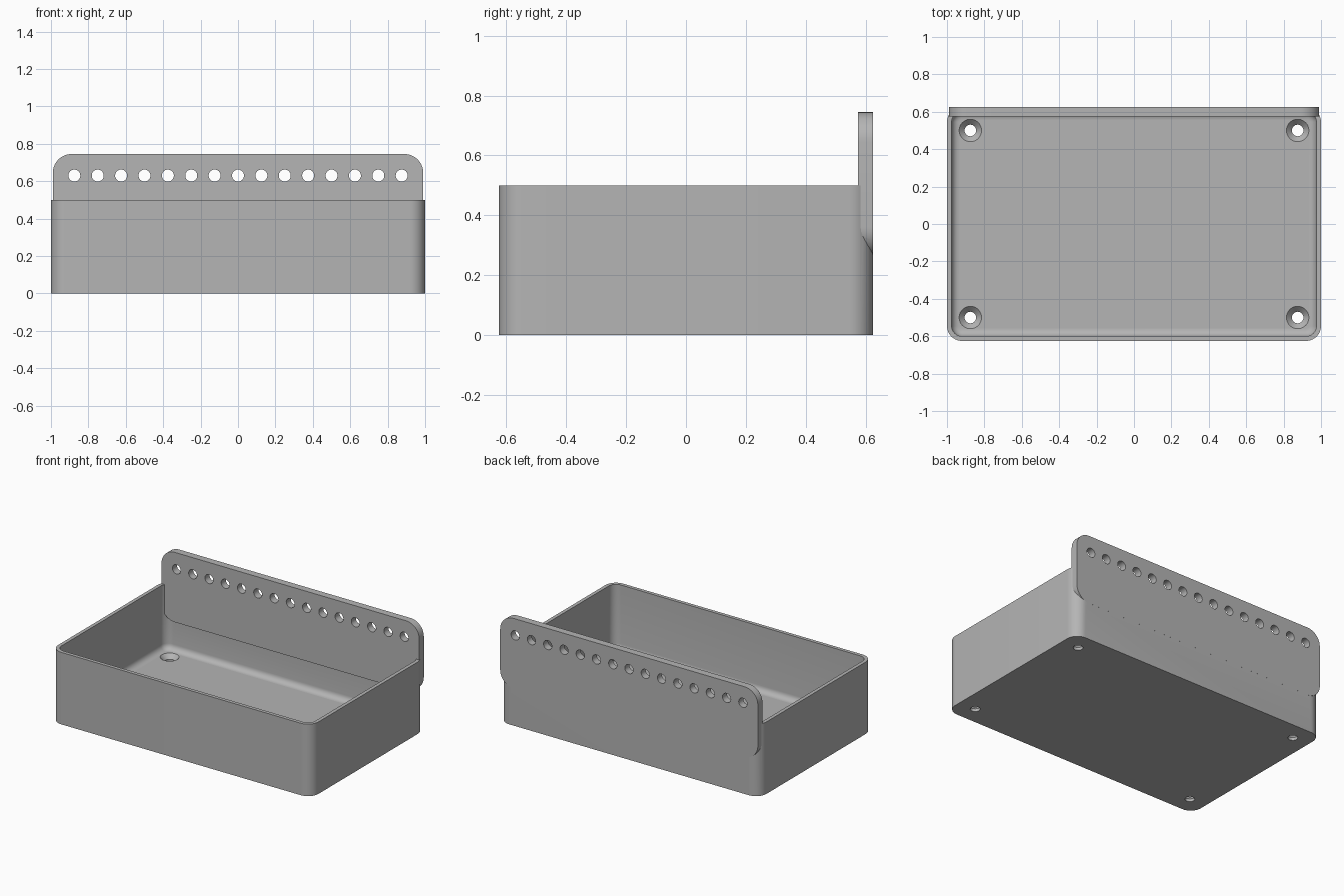
import bpy, bmesh, math
from mathutils import Matrix, Vector

cube = bpy.data.objects.get("Cube")
if cube:
    bpy.data.objects.remove(cube, do_unlink=True)

grey = bpy.data.materials.new("plain grey")
grey.use_nodes = True
colour = (0.46, 0.46, 0.46, 1)
grey.diffuse_color = colour
grey.node_tree.nodes["Principled BSDF"].inputs["Base Color"].default_value = colour


def rounded_rect(hx, hy, r, steps=10):
    """Outline of a rounded rectangle, counter-clockwise."""
    points = []
    for quarter, (sx, sy) in enumerate([(1, 1), (-1, 1), (-1, -1), (1, -1)]):
        for i in range(steps + 1):
            a = math.pi / 2 * (quarter + i / steps)
            points.append((sx * (hx - r) + r * math.cos(a),
                           sy * (hy - r) + r * math.sin(a)))
    return points


def circle(r, n=32):
    return [(r * math.cos(2 * math.pi * i / n), r * math.sin(2 * math.pi * i / n))
            for i in range(n)]


def loft(name, layers, matrix=Matrix.Identity(4)):
    """Solid through stacked outlines, given as (outline, height)."""
    bm = bmesh.new()
    rings = [[bm.verts.new(matrix @ Vector((x, y, z))) for x, y in outline]
             for outline, z in layers]
    for low, high in zip(rings, rings[1:]):
        for i in range(len(low)):
            j = (i + 1) % len(low)
            bm.faces.new((low[i], low[j], high[j], high[i]))
    bm.faces.new(rings[0][::-1])
    bm.faces.new(rings[-1])
    bmesh.ops.recalc_face_normals(bm, faces=bm.faces)
    mesh = bpy.data.meshes.new(name)
    bm.to_mesh(mesh)
    bm.free()
    mesh.materials.append(grey)
    obj = bpy.data.objects.new(name, mesh)
    bpy.context.collection.objects.link(obj)
    return obj


def combine(target, tool, operation):
    """Apply a boolean and discard the tool."""
    mod = target.modifiers.new(operation, 'BOOLEAN')
    mod.operation, mod.object, mod.solver = operation, tool, 'EXACT'
    bpy.context.view_layer.objects.active = target
    bpy.ops.object.modifier_apply(modifier=mod.name)
    bpy.data.objects.remove(tool, do_unlink=True)


HX, HY, HEIGHT = 1.0, 0.625, 0.5
WALL, FLOOR, CORNER, FILLET = 0.025, 0.05, 0.08, 0.04

# Open box: outer block minus a cavity with a filleted floor
box = loft("storage_tray", [(rounded_rect(HX, HY, CORNER), z) for z in (0, HEIGHT)])
layers = []
for i in range(7):
    a = math.pi / 2 * i / 6
    inset = WALL + FILLET * (1 - math.sin(a))
    layers.append((rounded_rect(HX - inset, HY - inset, CORNER - inset),
                   FLOOR + FILLET * (1 - math.cos(a))))
layers.append((rounded_rect(HX - WALL, HY - WALL, CORNER - WALL), HEIGHT + 0.1))
combine(box, loft("cavity", layers), 'DIFFERENCE')

# Back mounting plate with rounded corners
to_back = Matrix.Rotation(math.pi / 2, 4, 'X')
BOTTOM, TOP = 0.26, 0.745
plate = rounded_rect(0.99, (TOP - BOTTOM) / 2, 0.1)
plate_at = Matrix.Translation((0, 0, (TOP + BOTTOM) / 2)) @ to_back
combine(box, loft("plate", [(plate, -0.6252), (plate, -0.575)], plate_at), 'UNION')

# Row of holes along the plate
for i in range(15):
    at = Matrix.Translation((-0.875 + i * 0.125, 0, 0.63)) @ to_back
    combine(box, loft("hole", [(circle(0.032), -0.7), (circle(0.032), -0.5)], at),
            'DIFFERENCE')

# Countersunk screw holes in the floor corners
for x in (-0.875, 0.875):
    for y in (-0.5, 0.5):
        screw = [(circle(0.031), -0.05), (circle(0.031), 0.02),
                 (circle(0.06), FLOOR), (circle(0.06), FLOOR + 0.02)]
        combine(box, loft("screw", screw, Matrix.Translation((x, y, 0))), 'DIFFERENCE')

# Smooth the rounded surfaces, keep hard edges
bpy.ops.object.select_all(action='DESELECT')
box.select_set(True)
bpy.context.view_layer.objects.active = box
bpy.ops.object.shade_smooth_by_angle(angle=math.radians(30))
